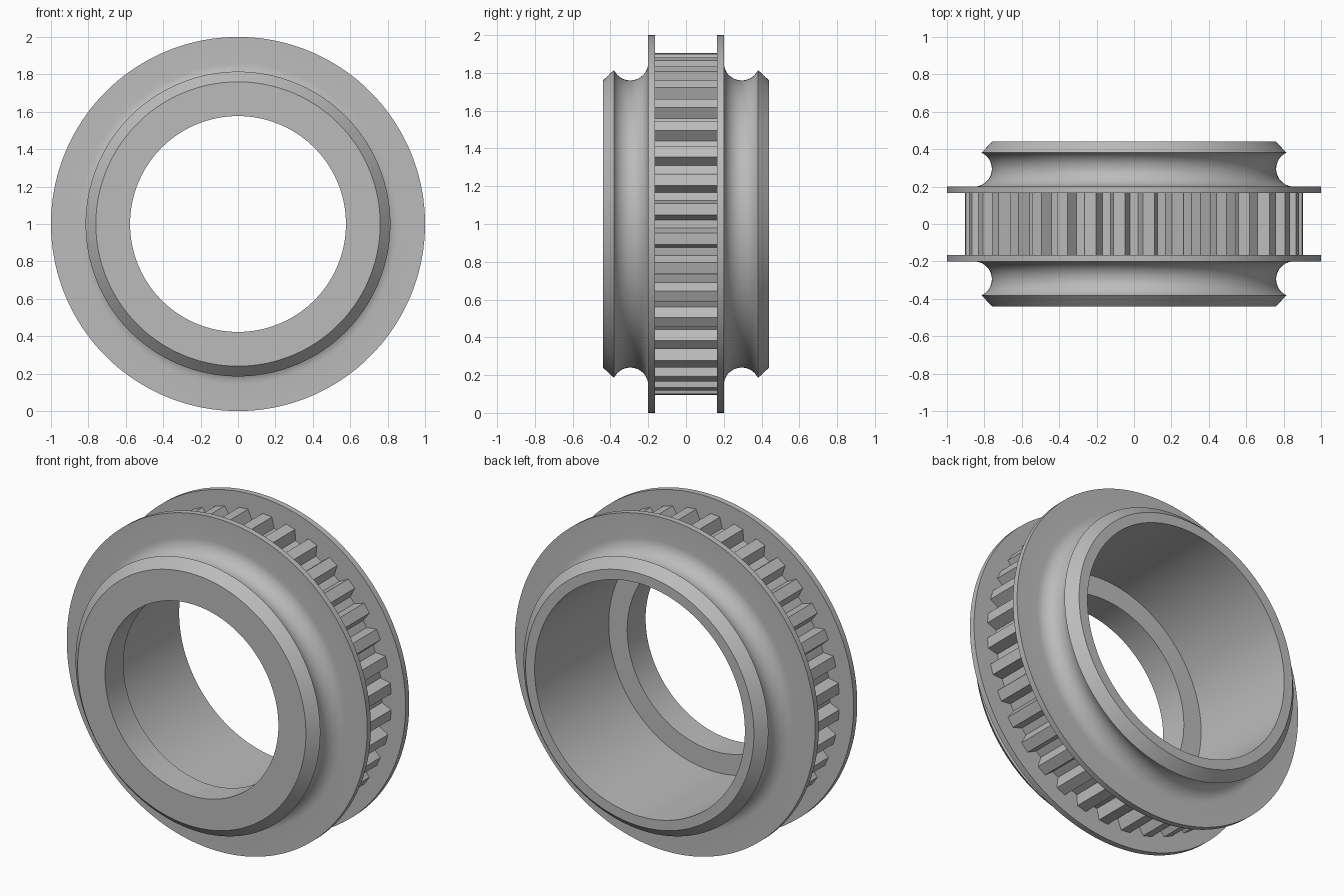
import bpy, bmesh
from math import sin, cos, pi, tan, radians
from mathutils import Matrix, Vector

cube = bpy.data.objects.get("Cube")
if cube:
    bpy.data.objects.remove(cube, do_unlink=True)

grey = bpy.data.materials.new("plain grey")
grey.use_nodes = True
COLOUR = (0.5, 0.5, 0.5, 1)
grey.diffuse_color = COLOUR
grey.node_tree.nodes["Principled BSDF"].inputs["Base Color"].default_value = COLOUR

ROOT, TIP = 0.843, 0.905          # tooth floor and tip radii
FLANGE_IN, FLANGE_OUT = 0.165, 0.20
END = 0.44                        # half width of the whole pulley
TEETH = 36


def add_object(name, bm):
    bmesh.ops.recalc_face_normals(bm, faces=bm.faces)
    mesh = bpy.data.meshes.new(name)
    bm.to_mesh(mesh)
    bm.free()
    mesh.materials.append(grey)
    obj = bpy.data.objects.new(name, mesh)
    obj.location.z = 1
    bpy.context.collection.objects.link(obj)
    return obj


# Pulley body: half of the outer profile (y, radius), from the drum outwards
half = [(FLANGE_IN, ROOT), (FLANGE_IN, 1), (FLANGE_OUT, 1)]
groove_y, groove_r, groove_size = 0.295, 0.855, 0.095
for i in range(17):               # round groove beside the flange
    a = radians(180 + 155 * i / 16)
    half.append((groove_y + groove_size * cos(a), groove_r + groove_size * sin(a)))
half.append((END, 0.76))          # chamfered end

# Stepped bore, narrow at the front and wide behind
bore = [(END, 0.70), (-0.265, 0.70), (-0.265, 0.577), (-END, 0.577)]
profile = [(-y, r) for y, r in reversed(half)] + half + bore

bm = bmesh.new()
verts = [bm.verts.new((r, y, 0)) for y, r in profile]
edges = [bm.edges.new((v, verts[(i + 1) % len(verts)])) for i, v in enumerate(verts)]
bmesh.ops.spin(bm, geom=verts + edges, cent=(0, 0, 0), axis=(0, 1, 0),
               angle=2 * pi, steps=180, use_merge=True)
bmesh.ops.remove_doubles(bm, verts=bm.verts, dist=1e-5)
body = add_object("pulley_body", bm)
bpy.context.view_layer.objects.active = body
body.select_set(True)
bpy.ops.object.shade_smooth_by_angle(angle=radians(25))

# Belt teeth: tapered bars set into the drum between the flanges
bm = bmesh.new()
tip_half = 0.031
base = ROOT - 0.01
base_half = tip_half + (TIP - base) * tan(radians(18))
for n in range(TEETH):
    turn = Matrix.Rotation(2 * pi * (n + 0.5) / TEETH, 3, 'Y')
    section = [(base, -base_half), (TIP, -tip_half), (TIP, tip_half), (base, base_half)]
    ends = [[bm.verts.new(turn @ Vector((r, y, t))) for r, t in section]
            for y in (-FLANGE_IN, FLANGE_IN)]
    for i in range(4):
        j = (i + 1) % 4
        bm.faces.new((ends[0][i], ends[0][j], ends[1][j], ends[1][i]))
    for end in ends:
        bm.faces.new(end)
add_object("belt_teeth", bm)
